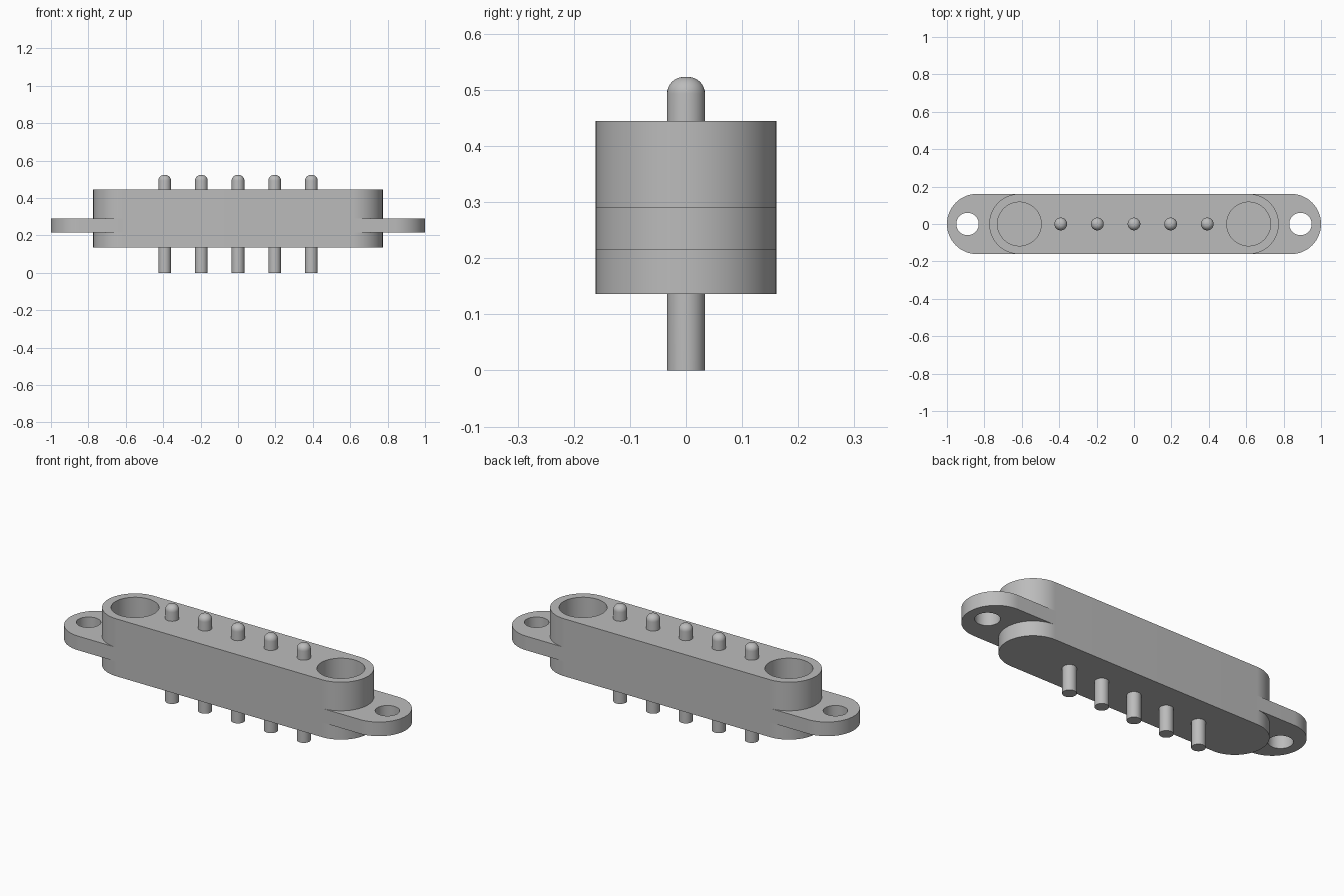
import bpy, bmesh
from math import sin, cos, pi

cube = bpy.data.objects.get("Cube")
if cube:
    bpy.data.objects.remove(cube, do_unlink=True)

# One plain grey
grey = bpy.data.materials.new("plain grey")
grey.use_nodes = True
COLOUR = (0.5, 0.5, 0.5, 1)
grey.diffuse_color = COLOUR
grey.node_tree.nodes["Principled BSDF"].inputs["Base Color"].default_value = COLOUR

HALF_WIDTH = 0.161
BODY_X = 0.613      # centre of each rounded body end
EAR_X = 0.839       # centre of each rounded ear end
PIN_R = 0.034
SEG = 48


def arc(cx, r, start, end, n=SEG):
    return [(cx + r * cos(start + (end - start) * i / n),
             r * sin(start + (end - start) * i / n)) for i in range(n + 1)]


def finish(bm, name):
    bmesh.ops.remove_doubles(bm, verts=bm.verts, dist=1e-5)
    bmesh.ops.recalc_face_normals(bm, faces=bm.faces)
    mesh = bpy.data.meshes.new(name)
    bm.to_mesh(mesh)
    bm.free()
    mesh.materials.append(grey)
    obj = bpy.data.objects.new(name, mesh)
    bpy.context.collection.objects.link(obj)
    return obj


def prism(name, outline, z0, z1):
    bm = bmesh.new()
    face = bm.faces.new([bm.verts.new((x, y, z0)) for x, y in outline])
    out = bmesh.ops.extrude_face_region(bm, geom=[face], use_keep_orig=True)
    moved = [g for g in out["geom"] if isinstance(g, bmesh.types.BMVert)]
    bmesh.ops.translate(bm, verts=moved, vec=(0, 0, z1 - z0))
    return finish(bm, name)


def drill(target, x, r, z0, z1):
    cutter = prism("hole_cutter", arc(x, r, 0, 2 * pi)[:-1], z0, z1)
    cutter.hide_render = True
    mod = target.modifiers.new("hole", 'BOOLEAN')
    mod.operation, mod.solver, mod.object = 'DIFFERENCE', 'EXACT', cutter
    bpy.context.view_layer.objects.active = target
    bpy.ops.object.modifier_apply(modifier=mod.name)
    bpy.data.objects.remove(cutter, do_unlink=True)


def smooth(obj):
    bpy.ops.object.select_all(action='DESELECT')
    obj.select_set(True)
    bpy.context.view_layer.objects.active = obj
    bpy.ops.object.shade_smooth_by_angle(angle=pi / 6)


# Rounded body with a blind round pocket at each end
body = prism("body", arc(BODY_X, HALF_WIDTH, -pi / 2, pi / 2)
             + arc(-BODY_X, HALF_WIDTH, pi / 2, 3 * pi / 2), 0.136, 0.445)
for side in (-1, 1):
    drill(body, side * BODY_X, 0.117, 0.21, 0.6)
smooth(body)

# Mounting ears that wrap the body ends, each with a screw hole
for side, label in ((1, "left"), (-1, "right")):
    outline = (arc(EAR_X, HALF_WIDTH, -pi / 2, pi / 2)
               + arc(BODY_X, HALF_WIDTH, pi / 2, -pi / 2))
    ear = prism(label + "_ear", [(side * x, y) for x, y in outline], 0.215, 0.291)
    drill(ear, side * 0.89, 0.06, 0.1, 0.4)
    smooth(ear)

# Round-topped contact pins passing through the body
for i in range(5):
    fillet = 0.03
    profile = [(0, 0), (PIN_R, 0)]
    profile += [(PIN_R - fillet + fillet * cos(a * pi / 16),
                 0.523 - fillet + fillet * sin(a * pi / 16)) for a in range(9)]
    profile.append((0, 0.523))
    bm = bmesh.new()
    verts = [bm.verts.new((r, 0, z)) for r, z in profile]
    edges = [bm.edges.new(pair) for pair in zip(verts, verts[1:])]
    bmesh.ops.spin(bm, geom=verts + edges, cent=(0, 0, 0), axis=(0, 0, 1),
                   angle=2 * pi, steps=32, use_merge=True)
    pin = finish(bm, f"pin_{i + 1}")
    pin.location.x = (i - 2) * 0.196
    smooth(pin)
